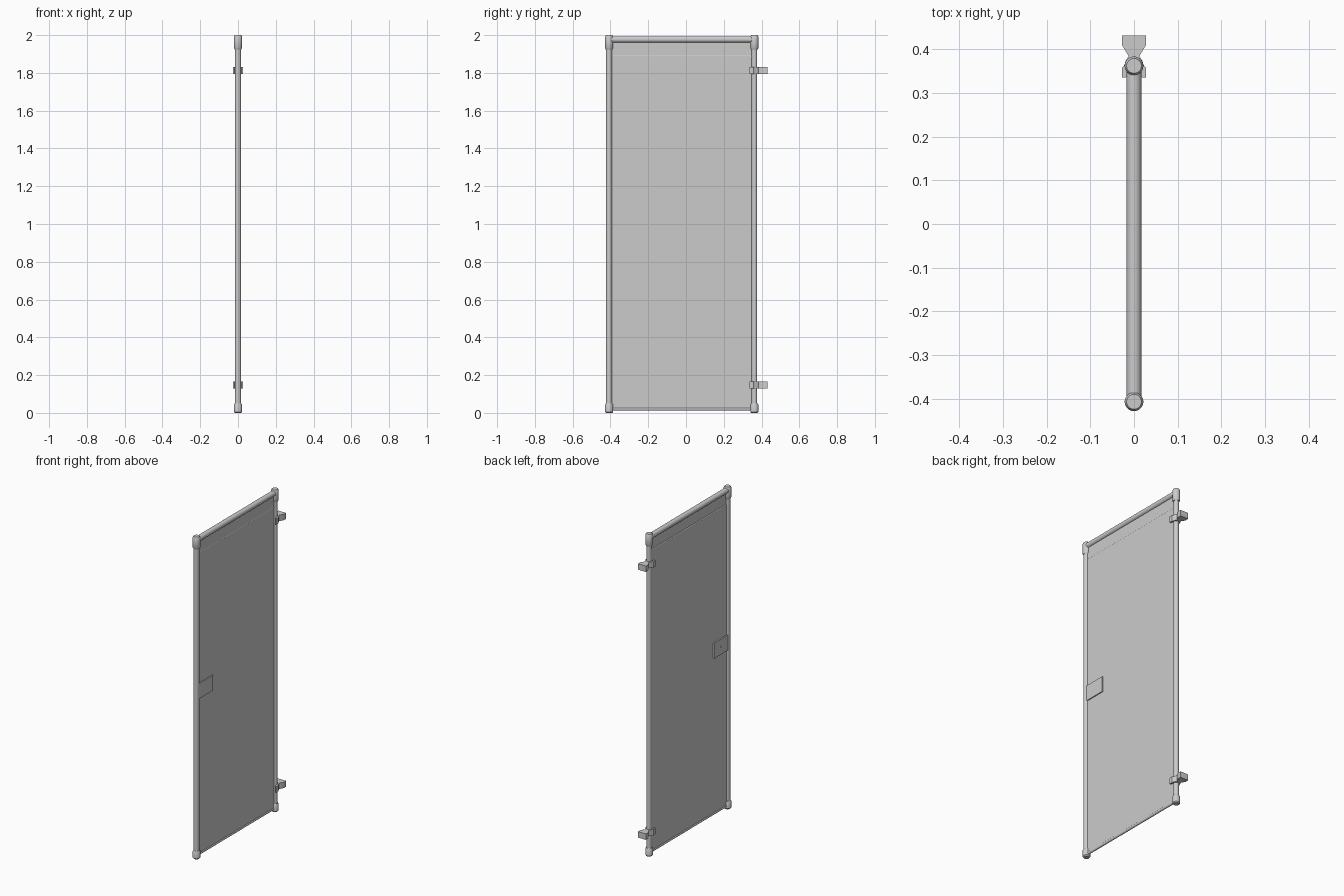
import bpy, bmesh, math

if "Cube" in bpy.data.objects:
    bpy.data.objects.remove(bpy.data.objects["Cube"])

Y_FREE, Y_HINGE = -0.407, 0.362


def finish(name, bm):
    bmesh.ops.recalc_face_normals(bm, faces=bm.faces)
    mesh = bpy.data.meshes.new(name)
    bm.to_mesh(mesh)
    bm.free()
    ob = bpy.data.objects.new(name, mesh)
    bpy.context.collection.objects.link(ob)
    bpy.context.view_layer.objects.active = ob
    ob.select_set(True)
    bpy.ops.object.shade_smooth_by_angle(angle=math.radians(32))
    ob.select_set(False)
    return ob


def lathe(name, profile, y=0.0, sides=24):
    """Closed solid turned around the vertical axis from (radius, z) points."""
    bm = bmesh.new()
    rings = [[bm.verts.new((r * math.cos(2 * math.pi * i / sides),
                            y + r * math.sin(2 * math.pi * i / sides), z))
              for i in range(sides)] for r, z in profile]
    for a, b in zip(rings, rings[1:]):
        for i in range(sides):
            j = (i + 1) % sides
            bm.faces.new((a[i], a[j], b[j], b[i]))
    bm.faces.new(rings[0])
    bm.faces.new(rings[-1])
    return finish(name, bm)


def box(name, x, y, z):
    bm = bmesh.new()
    bmesh.ops.create_cube(bm, size=1)
    for v in bm.verts:
        v.co = [lo + (c + 0.5) * (hi - lo) for c, (lo, hi) in zip(v.co, (x, y, z))]
    return finish(name, bm)


def rail(name, z, r):
    length = Y_HINGE - Y_FREE
    ob = lathe(name, [(r, -length / 2), (r, length / 2)])
    ob.rotation_euler.x = math.pi / 2
    ob.location = (0, (Y_FREE + Y_HINGE) / 2, z)


def hinge(name, z0, z1):
    """Clip around the post, narrowing to a neck and widening to a wall foot."""
    half = [(0.027, 0.432), (0.027, 0.409), (0.012, 0.384), (0.019, 0.374),
            (0.022, 0.364), (0.027, 0.358), (0.027, 0.336), (0.018, 0.336)]
    half += [(0.015 * math.cos(a), Y_HINGE + 0.015 * math.sin(a))
             for a in [math.radians(d) for d in (-30, 0, 30, 60, 80)]]
    outline = half + [(-x, y) for x, y in reversed(half)]
    bm = bmesh.new()
    face = bm.faces.new([bm.verts.new((x, y, z0)) for x, y in outline])
    ext = bmesh.ops.extrude_face_region(bm, geom=[face])
    bmesh.ops.translate(bm, vec=(0, 0, z1 - z0),
                        verts=[v for v in ext["geom"] if isinstance(v, bmesh.types.BMVert)])
    bmesh.ops.triangulate(bm, faces=[f for f in bm.faces if len(f.verts) > 4])
    finish(name, bm)


# Upright posts with chamfered end caps
for side, y, r in (("free", Y_FREE, 0.0165), ("hinge", Y_HINGE, 0.0150)):
    lathe(side + "_post", [(r, 0.01), (r, 1.98)], y)
    lathe(side + "_bottom_cap",
          [(0.017, 0.0), (0.0215, 0.006), (0.0215, 0.044), (0.018, 0.05)], y)
    lathe(side + "_top_cap",
          [(0.018, 1.925), (0.0215, 1.931), (0.0215, 1.992), (0.017, 2.0)], y)

# Horizontal rails
rail("top_rail", 1.977, 0.0168)
rail("bottom_rail", 0.02, 0.008)

# Door sheet, the thinner strip above it and the seam bead
box("door_panel", (-0.005, 0.005), (Y_FREE, Y_HINGE), (0.02, 1.886))
box("upper_strip", (-0.002, 0.0045), (Y_FREE, Y_HINGE), (1.886, 1.977))
rail("seam_bead", 1.888, 0.0055)

# Latch plates on both faces, with a small knob on the back
box("latch_plate", (-0.013, 0.011), (-0.392, -0.259), (0.988, 1.083))
knob = lathe("latch_knob", [(0.004, 0.0), (0.004, 0.003)], sides=12)
knob.rotation_euler.y = -math.pi / 2
knob.location = (-0.0125, -0.325, 1.035)

# Wall hinges
hinge("lower_hinge", 0.130, 0.167)
hinge("upper_hinge", 1.793, 1.830)
